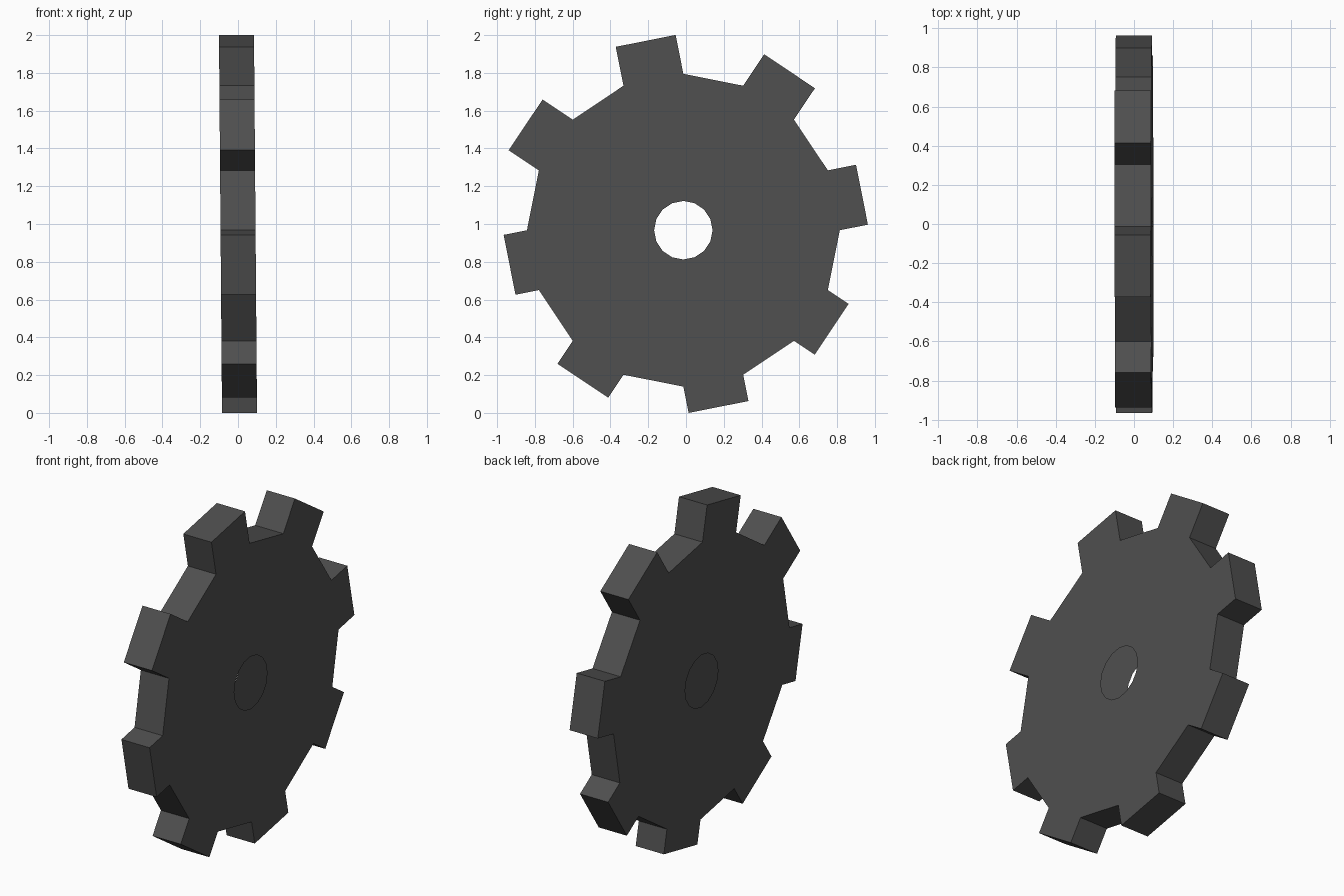
import bpy, bmesh
from math import cos, sin, pi

if "Cube" in bpy.data.objects:
    bpy.data.objects.remove(bpy.data.objects["Cube"])

SIDES = 16
BODY_R, HOLE_R = 0.828, 0.155
HALF = 0.0927                      # half thickness along x
CY, CZ = -0.014, 0.967             # hub centre
LEAN = 0.008                       # slight lean about the y axis
# uneven tooth heights, counter-clockwise from the right side
TEETH = [0.152, 0.20, 0.21, 0.192, 0.126, 0.146, 0.142, 0.132]

bm = bmesh.new()


def point(x, y, z):
    return bm.verts.new((x - LEAN * (CZ + z - 1), CY + y, CZ + z))


def ring(x, r):
    return [point(x, r * cos(2 * pi * i / SIDES), r * sin(2 * pi * i / SIDES))
            for i in range(SIDES)]


def tooth_tip(x, k):
    # outer two corners of a tooth: one body side pushed straight outwards
    mid = 2 * pi * (2 * k + 0.5) / SIDES
    return [point(x,
                  BODY_R * cos(2 * pi * i / SIDES) + TEETH[k] * cos(mid),
                  BODY_R * sin(2 * pi * i / SIDES) + TEETH[k] * sin(mid))
            for i in (2 * k, 2 * k + 1)]


# two flat plates with an open centre hole, plus their teeth
outlines = []
for x in (-HALF, HALF):
    hole, body = ring(x, HOLE_R), ring(x, BODY_R)
    outline = []
    for i in range(SIDES):
        j = (i + 1) % SIDES
        bm.faces.new((hole[i], body[i], body[j], hole[j]))
    for k in range(SIDES // 2):
        a, b = body[2 * k], body[2 * k + 1]
        c, d = tooth_tip(x, k)
        bm.faces.new((a, c, d, b))
        outline += [a, c, d, b]
    outlines.append(outline)

# outer rim joining the plates (the hole has no inner wall)
back, front = outlines
for i in range(len(back)):
    j = (i + 1) % len(back)
    bm.faces.new((back[i], back[j], front[j], front[i]))

bmesh.ops.recalc_face_normals(bm, faces=bm.faces)
mesh = bpy.data.meshes.new("gear_wheel")
bm.to_mesh(mesh)
bm.free()
gear = bpy.data.objects.new("gear_wheel", mesh)
bpy.context.collection.objects.link(gear)

# dark metal
dark = bpy.data.materials.new("dark_metal")
dark.diffuse_color = (0.078, 0.078, 0.078, 1)
dark.use_nodes = True
dark.node_tree.nodes["Principled BSDF"].inputs["Base Color"].default_value = dark.diffuse_color
mesh.materials.append(dark)
